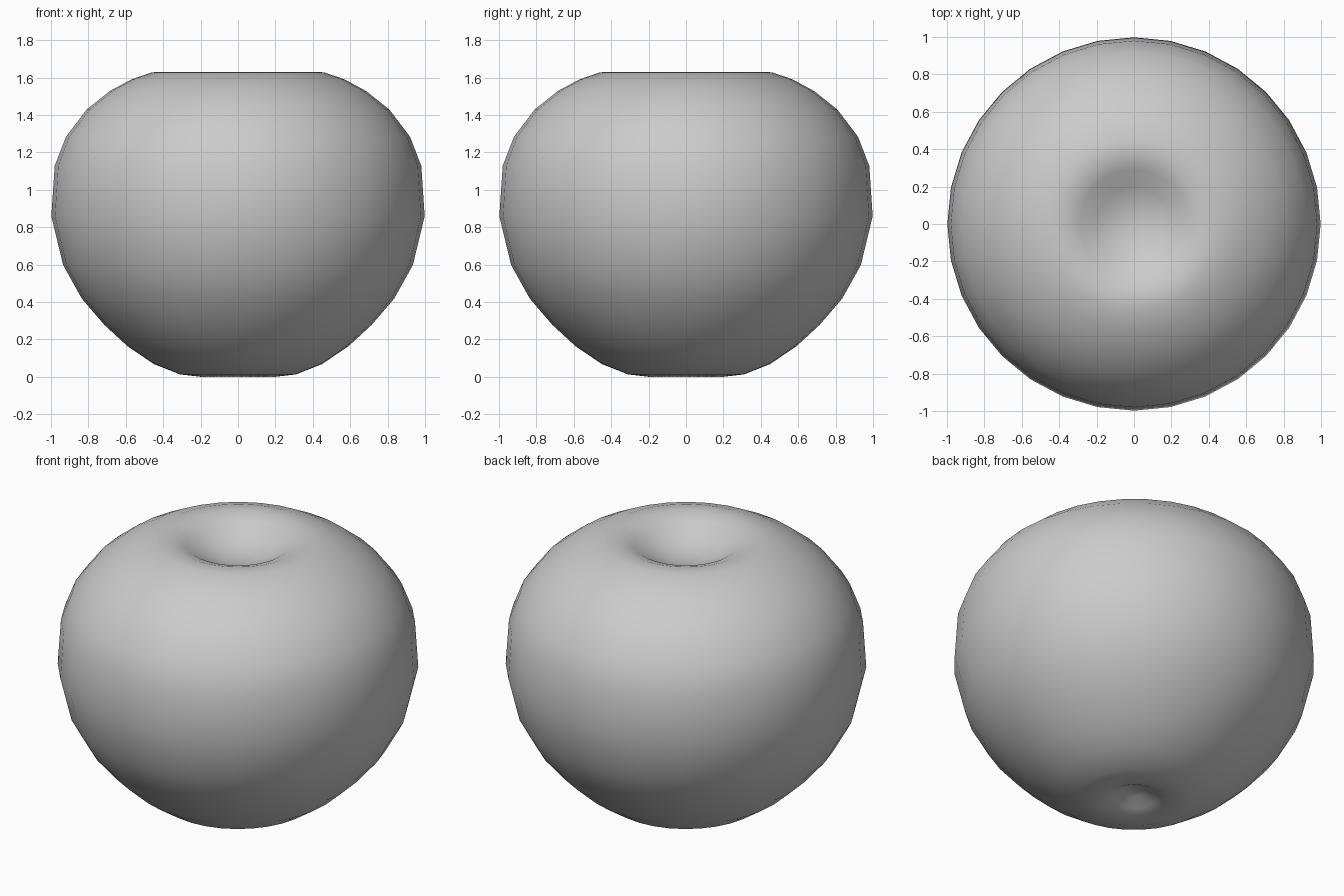
import bpy, bmesh, math

if "Cube" in bpy.data.objects:
    bpy.data.objects.remove(bpy.data.objects["Cube"])

# Apple profile (radius, height), from bottom dimple to top dimple
profile = [(0, 0.07), (0.06, 0.06), (0.13, 0.025), (0.2, 0.002), (0.31, 0.015),
           (0.45, 0.07), (0.59, 0.165), (0.715, 0.28), (0.835, 0.42),
           (0.935, 0.6), (0.998, 0.86), (0.98, 1.13), (0.92, 1.285),
           (0.81, 1.43), (0.685, 1.53), (0.57, 1.592), (0.46, 1.63),
           (0.37, 1.633), (0.29, 1.605), (0.2, 1.55), (0.1, 1.515), (0, 1.505)]

bm = bmesh.new()
verts = [bm.verts.new((r, 0, z)) for r, z in profile]
edges = [bm.edges.new(pair) for pair in zip(verts, verts[1:])]
bmesh.ops.spin(bm, geom=verts + edges, cent=(0, 0, 0), axis=(0, 0, 1),
               angle=math.tau, steps=32, use_duplicate=False)
bmesh.ops.remove_doubles(bm, verts=bm.verts, dist=0.0005)
bmesh.ops.translate(bm, verts=bm.verts, vec=(0, 0, -0.002))
bmesh.ops.recalc_face_normals(bm, faces=bm.faces)

# Smooth apple body
mesh = bpy.data.meshes.new("apple_body")
bm.to_mesh(mesh)
bm.free()
mesh.shade_smooth()
body = bpy.data.objects.new("apple_body", mesh)
bpy.context.collection.objects.link(body)
